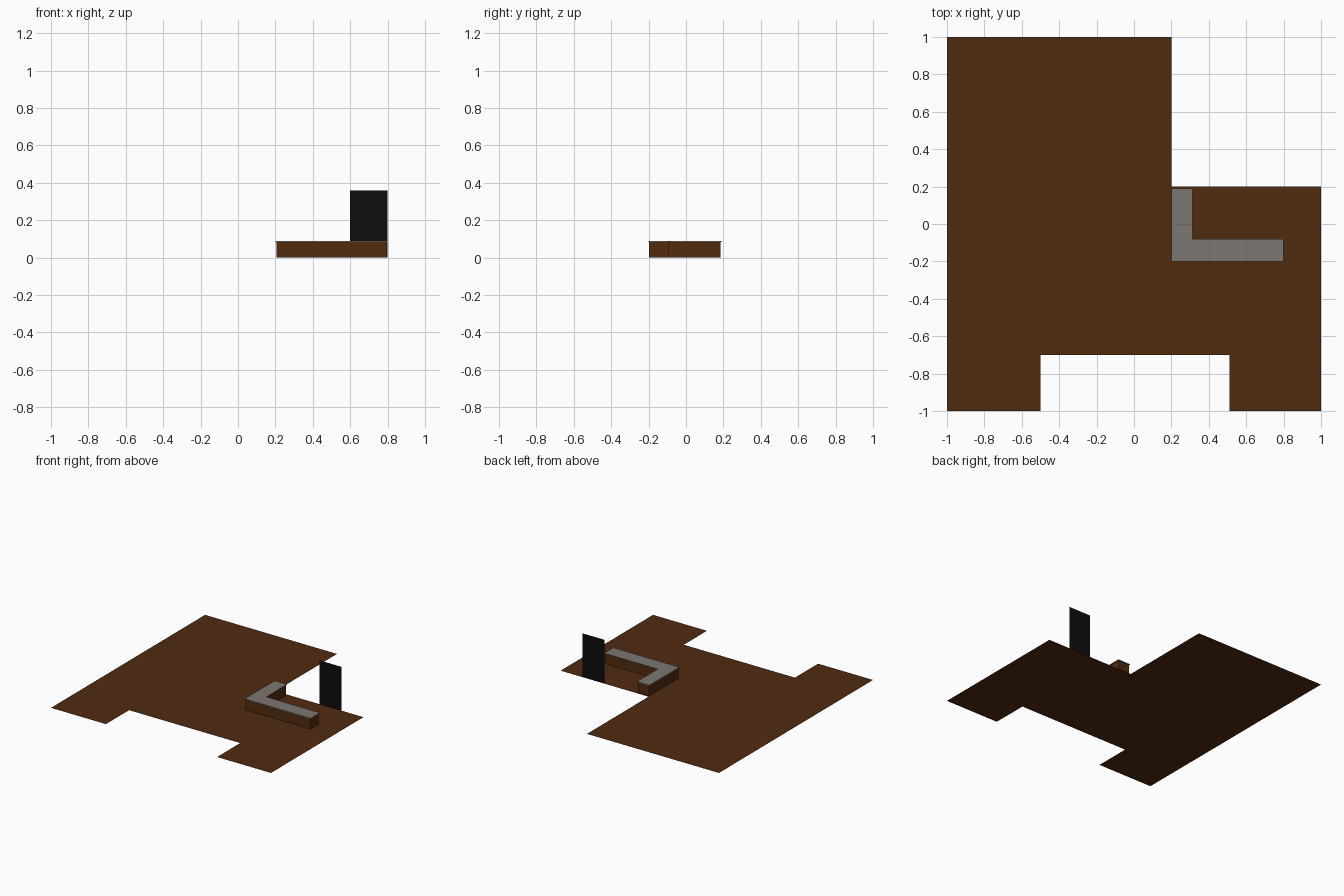
import bpy, bmesh

if "Cube" in bpy.data.objects:
    bpy.data.objects.remove(bpy.data.objects["Cube"])


def material(name, rgb):
    m = bpy.data.materials.new(name)
    m.diffuse_color = (*rgb, 1)
    m.use_nodes = True
    m.node_tree.nodes["Principled BSDF"].inputs["Base Color"].default_value = m.diffuse_color
    return m


BROWN = material("dark_wood", (0.082, 0.025, 0.005))
GREY = material("grey_worktop", (0.20, 0.185, 0.165))
BLACK = material("black_panel", (0.004, 0.004, 0.004))


def make_part(name, points, mat, height=0.0):
    """Flat polygon, optionally extruded upwards into a closed prism."""
    bm = bmesh.new()
    face = bm.faces.new([bm.verts.new(p) for p in points])
    if height:
        ext = bmesh.ops.extrude_face_region(bm, geom=[face], use_keep_orig=True)
        verts = [g for g in ext["geom"] if isinstance(g, bmesh.types.BMVert)]
        bmesh.ops.translate(bm, verts=verts, vec=(0, 0, height))
        bmesh.ops.recalc_face_normals(bm, faces=bm.faces)
    mesh = bpy.data.meshes.new(name)
    bm.to_mesh(mesh)
    bm.free()
    mesh.materials.append(mat)
    obj = bpy.data.objects.new(name, mesh)
    bpy.context.collection.objects.link(obj)
    return obj


def l_shape(x0, x1, x2, y0, y1, y2, z):
    """L outline: long arm along x, short arm along y."""
    return [(x, y, z) for x, y in
            ((x0, y0), (x2, y0), (x2, y1), (x1, y1), (x1, y2), (x0, y2))]


# Floor: a single sheet with a front notch and a missing back corner
floor = [(-1, -1), (-0.5, -1), (-0.5, -0.7), (0.51, -0.7), (0.51, -1),
         (1, -1), (1, 0.2), (0.2, 0.2), (0.2, 1), (-1, 1)]
make_part("floor", [(x, y, 0) for x, y in floor], BROWN)

# Counter body and its slightly overhanging thin worktop
make_part("counter_body", l_shape(0.205, 0.305, 0.797, -0.197, -0.09, 0.185, 0),
          BROWN, 0.085)
make_part("counter_worktop", l_shape(0.2, 0.313, 0.8, -0.2, -0.08, 0.19, 0.085),
          GREY, 0.005)

# Upright door panel on the back edge of the floor
make_part("door_panel", [(0.6, 0.2, 0), (0.8, 0.2, 0), (0.8, 0.2, 0.36),
                         (0.6, 0.2, 0.36)], BLACK)
